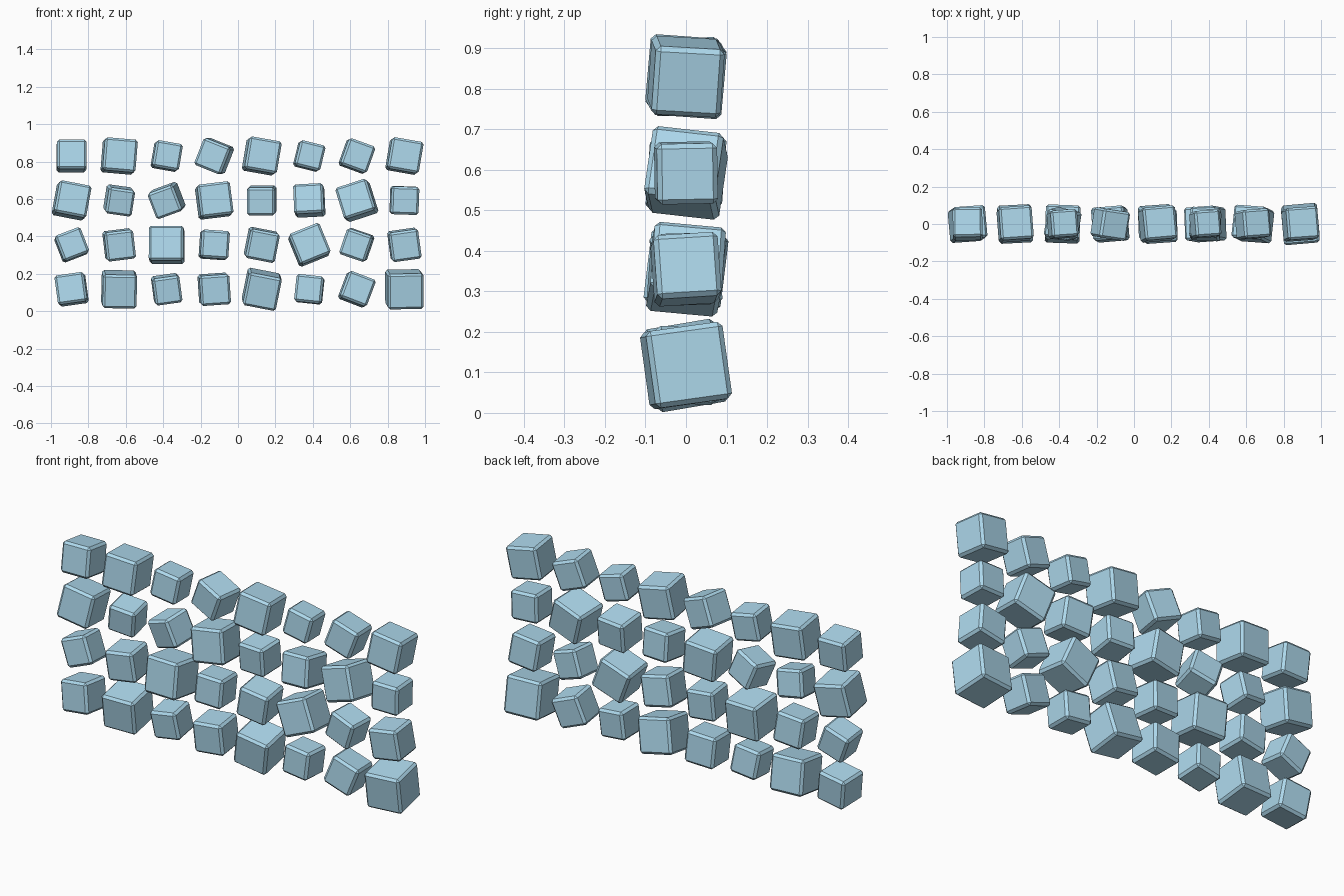
import bpy, bmesh
from math import radians
from mathutils import Euler

if "Cube" in bpy.data.objects:
    bpy.data.objects.remove(bpy.data.objects["Cube"])

CHAMFER = 0.012

# Per block, left to right: visible span, tilt about x, roll about y, turn about z (degrees)
ROWS = [
    # bottom row
    [(.184, -5, -8, -3), (.200, 9, 1, 3), (.171, 7, -8, 3), (.179, 4, -4, 4),
     (.222, 9, 11, 4), (.163, -2, 6, -2), (.198, -5, 21, 4), (.211, 8, -1, 5)],
    # second row
    [(.187, -3, -21, 4), (.179, 4, -7, 4), (.198, -7, 0, -2), (.166, -3, 4, 4),
     (.193, 4, 11, 5), (.230, -4, -22, 4), (.184, 3, 19, -4), (.184, 4, -8, 3)],
    # third row
    [(.214, -7, 11, 4), (.171, 7, 8, 7), (.200, 5, -20, -12), (.206, -4, -7, 5),
     (.160, 5, 0, -4), (.179, -9, -3, -3), (.230, -8, -18, -4), (.158, 1, 2, 3)],
    # top row
    [(.168, -8, 0, 1), (.200, -5, 5, 4), (.171, -4, 10, 4), (.203, 4, 22, -8),
     (.211, -5, 10, 5), (.171, -4, 14, 4), (.193, -4, 20, 4), (.203, -4, 10, 4)],
]

mat = bpy.data.materials.new("pale_blue")
mat.diffuse_color = (0.42, 0.69, 0.84, 1)
mat.use_nodes = True
mat.node_tree.nodes["Principled BSDF"].inputs["Base Color"].default_value = mat.diffuse_color


def add_block(name, loc, span, rx, ry, rz):
    """Chamfered cube, sized so that its turned outline has the given span."""
    rot = Euler((radians(rx), radians(ry), radians(rz)), 'XZY')
    m = rot.to_matrix()
    sums = [sum(abs(v) for v in m[i]) for i in (0, 2)]
    peaks = [max(abs(v) for v in m[i]) for i in (0, 2)]
    total = sum(sums)
    size = (2 * span + 2 * CHAMFER * (total - sum(peaks))) / total

    bm = bmesh.new()
    bmesh.ops.create_cube(bm, size=size)
    bmesh.ops.bevel(bm, geom=bm.edges[:], offset=CHAMFER, segments=1,
                    affect='EDGES', profile=0.5)
    me = bpy.data.meshes.new(name)
    bm.to_mesh(me)
    bm.free()
    me.materials.append(mat)
    ob = bpy.data.objects.new(name, me)
    ob.location = loc
    ob.rotation_mode = 'XZY'
    ob.rotation_euler = rot
    bpy.context.collection.objects.link(ob)


# Wall of loosely stacked blocks, 8 columns by 4 rows
for r, row in enumerate(ROWS):
    for c, (span, rx, ry, rz) in enumerate(row):
        loc = ((c - 3.5) * 0.2542, 0, 0.117 + r * 0.2375)
        add_block(f"block_row{r + 1}_col{c + 1}", loc, span, rx, ry, rz)
